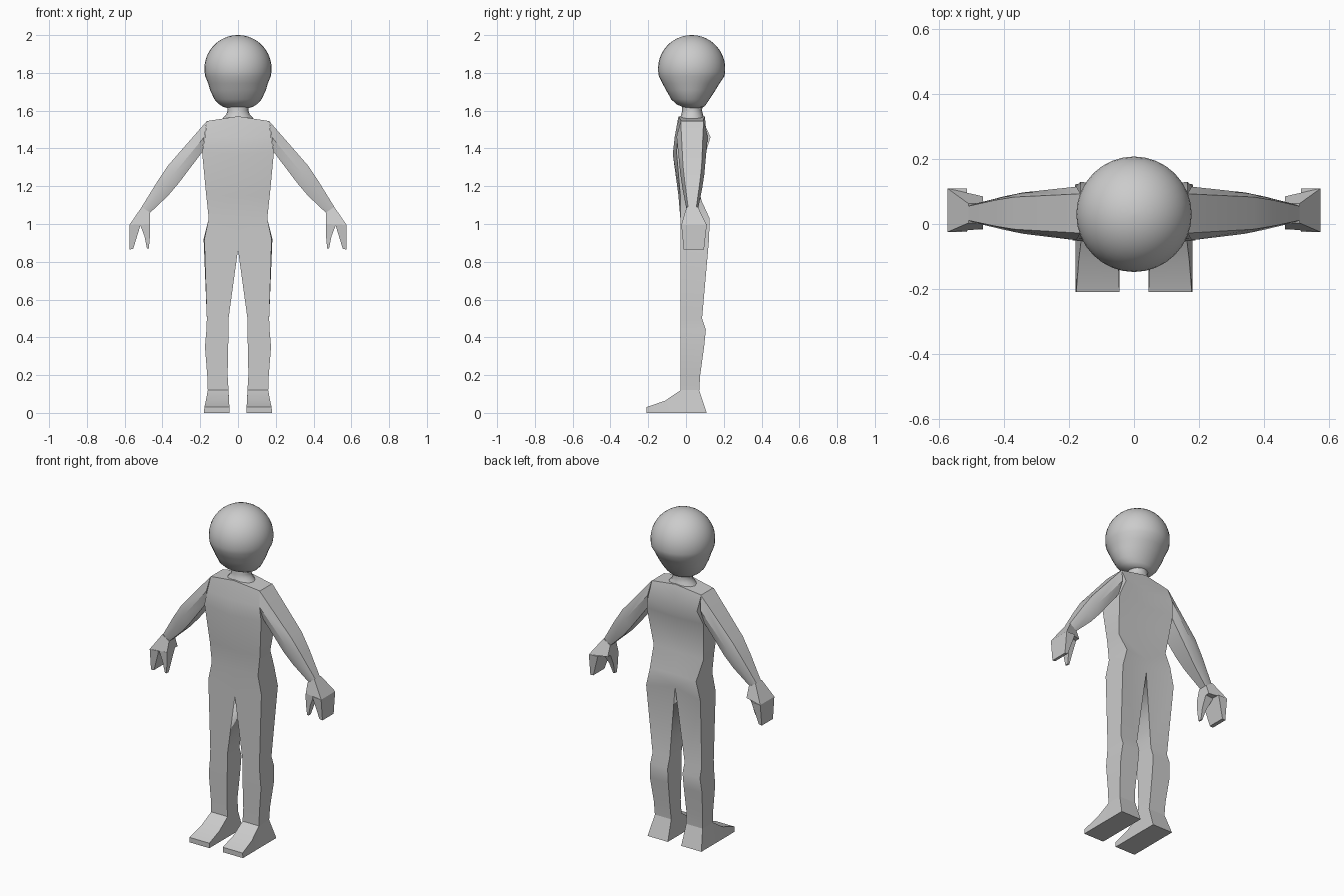
import bpy, bmesh, math

if "Cube" in bpy.data.objects:
    bpy.data.objects.remove(bpy.data.objects["Cube"])


def loft(name, shells, mirror=True, angle=40):
    """Skin one or more lists of rings into an object, capped at both ends."""
    bm = bmesh.new()
    for rings in shells:
        rows = [[bm.verts.new(p) for p in r] for r in rings]
        n = len(rows[0])
        for a, b in zip(rows, rows[1:]):
            for i in range(n):
                j = (i + 1) % n
                quad = (a[i], a[j], b[j], b[i])
                if all(abs(v.co.x) < 1e-6 for v in quad):
                    continue  # leave the centre line open for the mirror
                bm.faces.new(quad)
        bm.faces.new(rows[0])
        bm.faces.new(rows[-1])
    bmesh.ops.recalc_face_normals(bm, faces=bm.faces)
    me = bpy.data.meshes.new(name)
    bm.to_mesh(me)
    bm.free()
    ob = bpy.data.objects.new(name, me)
    bpy.context.collection.objects.link(ob)
    if mirror:
        ob.modifiers.new("Mirror", 'MIRROR')
    bpy.ops.object.select_all(action='DESELECT')
    ob.select_set(True)
    bpy.context.view_layer.objects.active = ob
    bpy.ops.object.shade_smooth_by_angle(angle=math.radians(angle))
    return ob


def ellipse(z, rx, y0, y1, n=32):
    c, ry = (y0 + y1) / 2, (y1 - y0) / 2
    return [(rx * math.cos(2 * math.pi * i / n),
             c + ry * math.sin(2 * math.pi * i / n), z) for i in range(n)]


def limb(top, bottom, y0, y1, inset):
    """Six-sided arm section: top and bottom are (x, z) points."""
    (tx, tz), (bx, bz) = top, bottom
    mx, mz = (tx + bx) / 2, (tz + bz) / 2
    return [(tx, y0 + inset, tz), (tx, y1 - inset, tz), (mx, y1, mz),
            (bx, y1 - inset, bz), (bx, y0 + inset, bz), (mx, y0, mz)]


def slab(x0, x1, y0, y1, z0, z1=None, yi0=None, yi1=None):
    """Four-sided section: inner edge x0 at z0, outer edge x1 at z1."""
    z1 = z0 if z1 is None else z1
    yi0 = y0 if yi0 is None else yi0
    yi1 = y1 if yi1 is None else yi1
    return [(x0, yi0, z0), (x1, y0, z1), (x1, y1, z1), (x0, yi1, z0)]


# Torso and legs: half rings of inner front, outer front, outer back, inner back
loft("torso_and_legs", [[
    [(0, -.04, 1.57), (.165, -.025, 1.545), (.165, .09, 1.545), (0, .1, 1.57)],
    [(0, -.06, 1.46), (.175, -.045, 1.46), (.165, .13, 1.46), (0, .11, 1.46)],
    [(0, -.07, 1.37), (.19, -.05, 1.38), (.19, .105, 1.38), (0, .1, 1.37)],
    slab(0, .168, -.03, .07, 1.15, None, -.04, .075),
    slab(0, .155, -.03, .125, 1.03, None, -.03, .11),
    [(0, -.03, .865), (.178, -.03, .92), (.182, .122, .92), (0, .105, .95)],
    slab(.05, .165, -.03, .085, .5),
    slab(.05, .167, -.03, .105, .44),
    slab(.052, .175, -.03, .096, .35),
    slab(.055, .163, -.028, .075, .2),
    slab(.05, .16, -.028, .07, .12),
]])


# Feet: wedge sections from heel to toe
def foot_section(yb, yt, h, top0, top1):
    return [(.045, yb, 0), (.18, yb, 0), (top1, yt, h), (top0, yt, h)]


loft("feet", [[foot_section(.11, .07, .12, .05, .16),
               foot_section(-.03, -.028, .12, .05, .16),
               foot_section(-.11, -.11, .065, .048, .17),
               foot_section(-.21, -.21, .03, .045, .178)]], angle=25)

# Arms: shoulder, elbow, forearm, wrist
loft("arms", [[limb((.165, 1.545), (.19, 1.38), -.05, .115, .022),
               limb((.37, 1.31), (.315, 1.215), -.03, .097, .014),
               limb((.43, 1.22), (.37, 1.15), -.018, .085, .012),
               limb((.51, 1.09), (.465, 1.06), .003, .063, .008)]])

# Hands: palm, finger slab and thumb
loft("hands", [
    [slab(.465, .51, .003, .063, 1.06, 1.09),
     slab(.465, .575, -.025, .11, 1.0, .995, -.015, .085)],
    [slab(.515, .575, -.025, .11, .998, .995),
     slab(.555, .575, -.012, .095, .868, .865)],
    [slab(.465, .52, -.017, .06, 1.0),
     slab(.466, .495, -.015, .03, .935),
     slab(.472, .482, -.012, .01, .87)],
], angle=25)

# Neck flaring into the shoulders
loft("neck", [[ellipse(z, rx, y0, y1, 16) for z, rx, y0, y1 in (
    (1.65, .062, -.022, .09), (1.6, .055, -.02, .085),
    (1.58, .062, -.025, .09), (1.555, .085, -.035, .097))]], mirror=False)

# Head: round skull tapering to a jaw
R, CY, CZ = .178, .03, 1.822
skull = []
for k in range(14):
    t = math.radians(88 - k * 7.75)
    r = R * math.cos(t)
    skull.append(ellipse(CZ + R * math.sin(t), r, CY - r, CY + r))
jaw = [ellipse(*row) for row in (
    (1.745, .158, -.125, .178), (1.71, .148, -.106, .157),
    (1.66, .125, -.078, .124), (1.635, .102, -.052, .108),
    (1.62, .078, -.02, .095), (1.613, .05, .0, .075))]
loft("head", [skull + jaw], mirror=False, angle=60)
